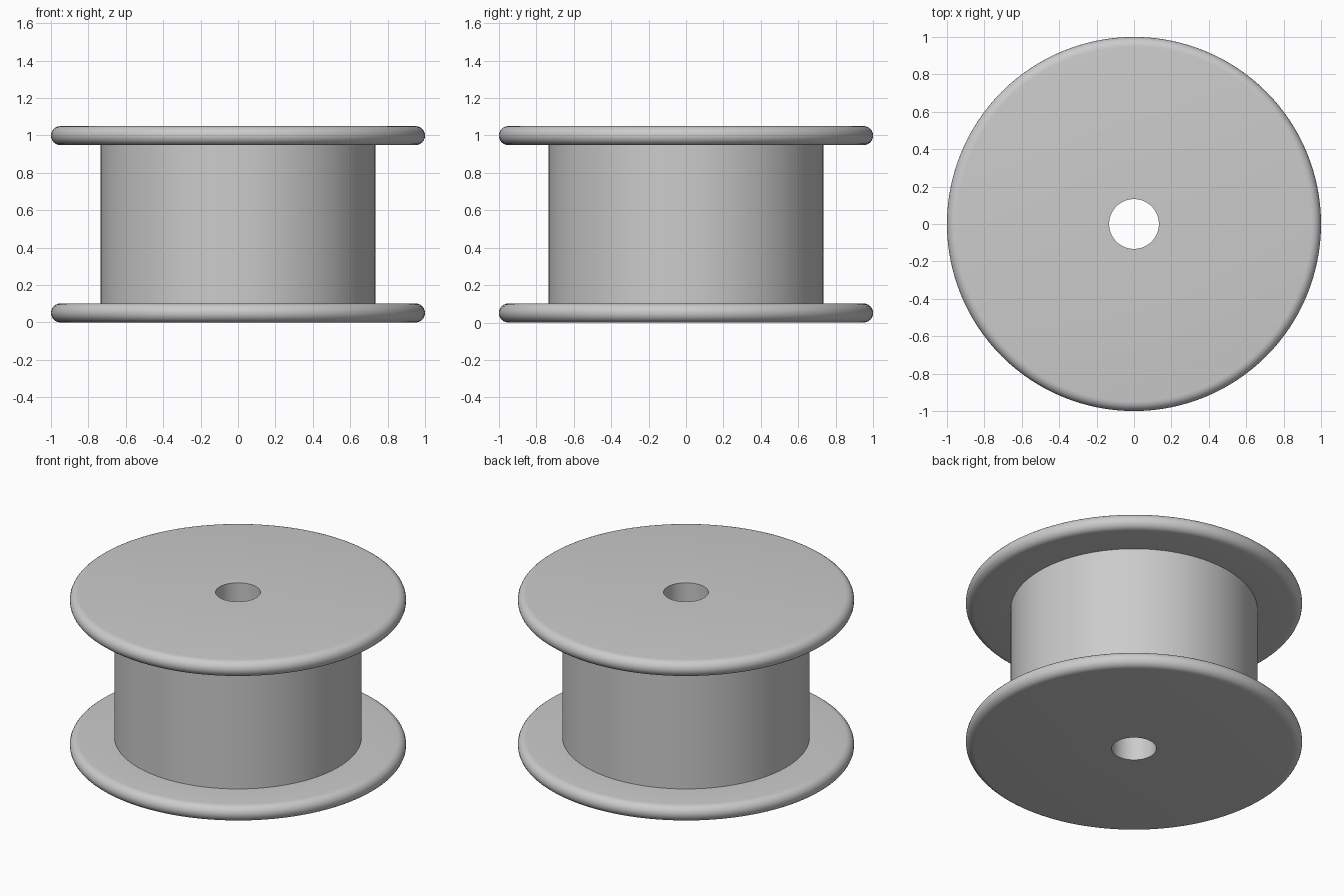
import bpy, bmesh, math
from mathutils import Matrix, Vector

cube = bpy.data.objects.get("Cube")
if cube:
    bpy.data.objects.remove(cube, do_unlink=True)

SEGMENTS = 128
HEIGHT = 1.05      # overall height
RIM = 0.051        # half the flange thickness, also the rim rounding radius
FLANGE_R = 1.0
CORE_R = 0.735
BORE_R = 0.133

# Plain grey material
grey = bpy.data.materials.new("light grey")
grey.use_nodes = True
colour = (0.6, 0.6, 0.6, 1.0)
grey.diffuse_color = colour
grey.node_tree.nodes["Principled BSDF"].inputs["Base Color"].default_value = colour


def rim_arc(zc, steps=12):
    """Half-round flange edge from its underside to its top."""
    points = []
    for i in range(steps + 1):
        a = -math.pi / 2 + math.pi * i / steps
        points.append((FLANGE_R - RIM + RIM * math.cos(a), zc + RIM * math.sin(a)))
    return points


def lathe(name, profile, material):
    """Spin a closed (radius, height) profile around z."""
    bm = bmesh.new()
    verts = [bm.verts.new((r, 0, z)) for r, z in profile]
    edges = [bm.edges.new((verts[i - 1], verts[i])) for i in range(len(verts))]
    bmesh.ops.spin(bm, geom=verts + edges, cent=(0, 0, 0), axis=(0, 0, 1),
                   angle=math.tau, steps=SEGMENTS, use_merge=True)
    bmesh.ops.remove_doubles(bm, verts=bm.verts, dist=1e-5)
    bmesh.ops.recalc_face_normals(bm, faces=bm.faces)
    mesh = bpy.data.meshes.new(name)
    bm.to_mesh(mesh)
    bm.free()
    mesh.materials.append(material)
    obj = bpy.data.objects.new(name, mesh)
    bpy.context.collection.objects.link(obj)
    bpy.ops.object.select_all(action='DESELECT')
    obj.select_set(True)
    bpy.context.view_layer.objects.active = obj
    bpy.ops.object.shade_smooth_by_angle(angle=math.radians(35))
    return obj


# Spool: bore, lower flange, core and upper flange as one solid of revolution
profile = [(BORE_R, 0.0)]
profile += rim_arc(RIM)
profile += [(CORE_R, 2 * RIM), (CORE_R, HEIGHT - 2 * RIM)]
profile += rim_arc(HEIGHT - RIM)
profile += [(BORE_R, HEIGHT)]
lathe("spool", profile, grey)
